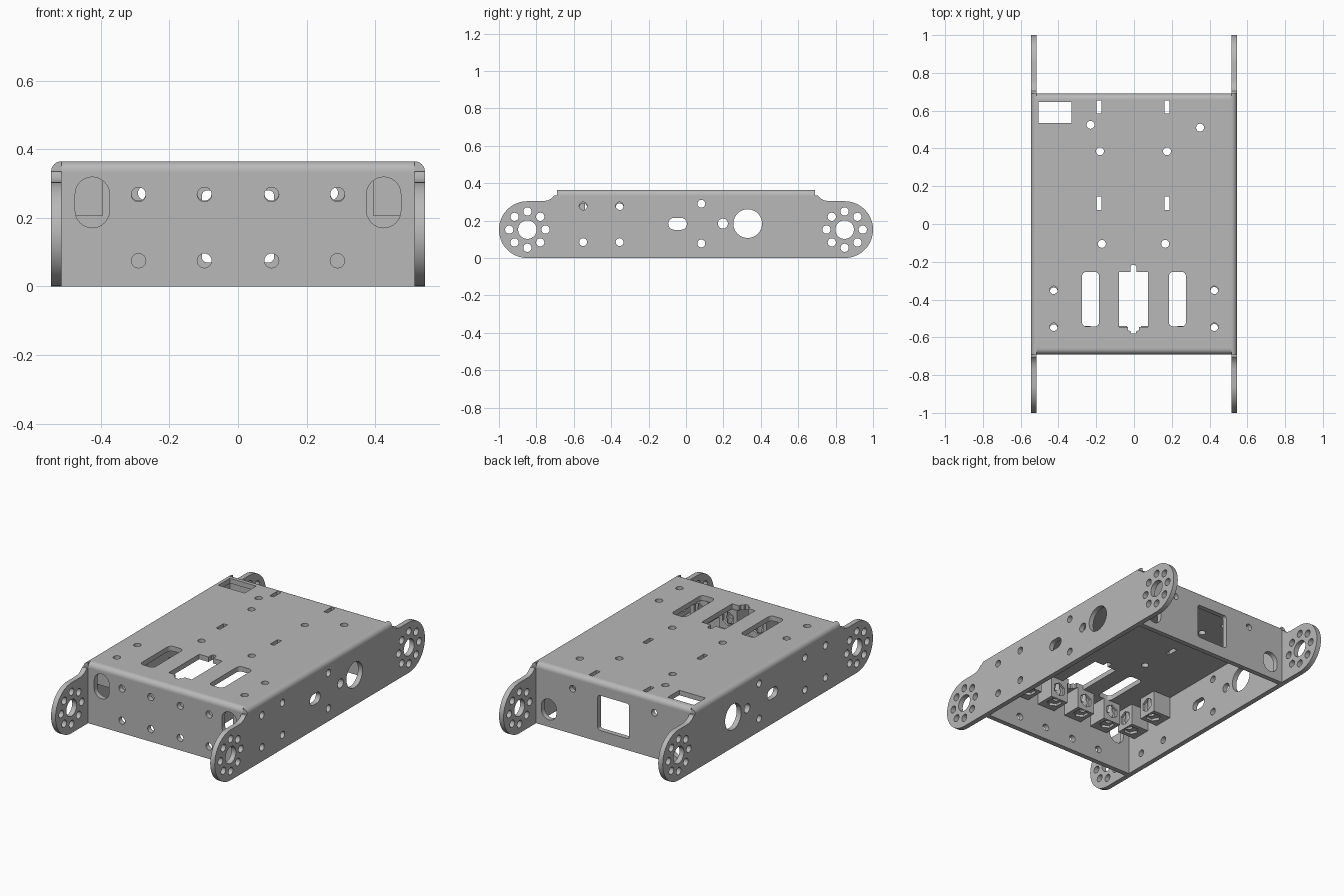
import bpy
import bmesh
from math import pi, sin, cos
from mathutils import Matrix

if "Cube" in bpy.data.objects:
    bpy.data.objects.remove(bpy.data.objects["Cube"])

metal = bpy.data.materials.new("brushed grey metal")
GREY = (0.48, 0.48, 0.48, 1)
metal.diffuse_color = GREY
metal.use_nodes = True
metal.node_tree.nodes["Principled BSDF"].inputs["Base Color"].default_value = GREY

X, Y, TOP, T = 0.545, 0.69, 0.365, 0.03   # half width, half length, height, sheet
IX, IY, IZ = X - T, Y - T, TOP - T

# Drawing planes: flat, facing front (x, z) and facing sideways (y, z)
FLAT = Matrix.Identity(4)
FRONT = Matrix.Rotation(pi / 2, 4, 'X')
SIDE = Matrix(((0, 0, 1, 0), (1, 0, 0, 0), (0, 1, 0, 0), (0, 0, 0, 1)))


def arc(cx, cy, r, a0, a1, n=8):
    return [(cx + r * cos(a0 + (a1 - a0) * i / n), cy + r * sin(a0 + (a1 - a0) * i / n))
            for i in range(n + 1)]


def rrect(cx, cy, w, h, r):
    """Rectangle with rounded corners."""
    pts = []
    for i, (sx, sy) in enumerate(((1, 1), (-1, 1), (-1, -1), (1, -1))):
        pts += arc(cx + sx * (w / 2 - r), cy + sy * (h / 2 - r), r,
                   i * pi / 2, (i + 1) * pi / 2, 6)
    return pts


def rect(x0, x1, y0, y1):
    return [(x0, y0), (x1, y0), (x1, y1), (x0, y1)]


def hole(cx, cy, r):
    return arc(cx, cy, r, 0, 2 * pi, 24)[:-1]


def finish(name, mesh, matrix):
    mesh.materials.clear()
    mesh.materials.append(metal)
    ob = bpy.data.objects.new(name, mesh)
    ob.matrix_world = matrix
    bpy.context.collection.objects.link(ob)
    bpy.ops.object.select_all(action='DESELECT')
    ob.select_set(True)
    bpy.context.view_layer.objects.active = ob
    bpy.ops.object.shade_smooth_by_angle(angle=0.6)
    return ob


def plate(name, outline, holes, depth, plane, offset):
    """Extrude an outline with holes, centred on the offset along the plane normal."""
    cu = bpy.data.curves.new(name, 'CURVE')
    cu.dimensions, cu.fill_mode, cu.extrude = '2D', 'BOTH', depth / 2
    for loop in [outline] + holes:
        sp = cu.splines.new('POLY')
        sp.points.add(len(loop) - 1)
        for p, (a, b) in zip(sp.points, loop):
            p.co = (a, b, 0, 1)
        sp.use_cyclic_u = True
    tmp = bpy.data.objects.new(name, cu)
    mesh = bpy.data.meshes.new_from_object(tmp)
    bpy.data.objects.remove(tmp)
    bpy.data.curves.remove(cu)
    bm = bmesh.new()
    bm.from_mesh(mesh)
    bmesh.ops.remove_doubles(bm, verts=bm.verts, dist=1e-5)
    bmesh.ops.recalc_face_normals(bm, faces=bm.faces)
    bm.to_mesh(mesh)
    bm.free()
    return finish(name, mesh, Matrix.Translation(offset) @ plane)


# Top panel: screw holes, narrow slots, cable window and servo openings
top = [hole(x, y, 0.021) for x, y in (
    (-0.23, 0.525), (0.35, 0.51), (-0.18, 0.385), (0.175, 0.385), (-0.17, -0.105), (0.165, -0.105),
    (-0.425, -0.35), (0.425, -0.35), (-0.425, -0.545), (0.425, -0.545))]
top += [rrect(x, y, 0.026, 0.07, 0.002) for x in (-0.185, 0.175) for y in (0.62, 0.11)]
top += [rrect(x, -0.398, 0.092, 0.29, 0.025) for x in (-0.23, 0.23)]
top.append(rect(-0.505, -0.33, 0.535, 0.645))
half = [(0.03, -0.545), (0.03, -0.562), (0.015, -0.568), (0.013, -0.58)]
half = half[::-1] + [(0.077, -0.545), (0.077, -0.255), (0.015, -0.255), (0.015, -0.225), (0.008, -0.216)]
top.append([(x - 0.003, y) for x, y in half] + [(-x - 0.003, y) for x, y in reversed(half)])
plate("top_panel", rect(-IX, IX, -IY, IY), top, T, FLAT, (0, 0, TOP - T / 2))

# Front and back walls
wall = rect(-IX, IX, 0, IZ)
front = [hole(x, z, 0.021) for x in (-0.29, -0.098, 0.098, 0.29) for z in (0.268, 0.075)]
front += [rrect(x, 0.245, 0.1, 0.148, 0.0499) for x in (-0.425, 0.425)]
plate("front_wall", wall, front, T, FRONT, (0, -Y + T / 2, 0))
back = [rrect(0, 0.175, 0.21, 0.21, 0.015)]
for s in (-1, 1):
    back += [hole(s * 0.272, 0.272, 0.02), rrect(s * 0.43, 0.105, 0.1, 0.125, 0.0499)]
plate("back_wall", wall, back, T, FRONT, (0, Y - T / 2, 0))

# Side walls with round drilled mounting ears at both ends
R, EAR = 0.152, 0.848
half = arc(EAR, R, R, -pi / 2, pi / 2, 24)
half += [(0.765, 0.304), (0.74, 0.308), (0.722, 0.317), (0.71, 0.328), (0.703, IZ)]
outline = half + [(-y, z) for y, z in reversed(half)]
side = [hole(y, z, 0.021) for y in (-0.55, -0.355) for z in (0.278, 0.085)]
side += [hole(0.082, 0.29, 0.021), hole(0.082, 0.078, 0.021), hole(0.197, 0.184, 0.027),
         hole(0.33, 0.184, 0.077), rrect(-0.045, 0.183, 0.1, 0.064, 0.0319)]
for s in (-1, 1):
    side.append(hole(s * EAR, R, 0.05))
    side += [hole(s * EAR + 0.097 * cos(k * pi / 4), R + 0.097 * sin(k * pi / 4), 0.022)
             for k in range(8)]
for s, name in ((1, "left"), (-1, "right")):
    plate(name + "_wall", outline, side, T, SIDE, (s * (X - T / 2), 0, 0))

# Rounded sheet bends joining the top panel to the four walls


def bend(name, centre, s, length, plane):
    pts = [(s * centre, IZ)] + [(s * (centre + a), IZ + b) for a, b in arc(0, 0, T, 0, pi / 2)]
    plate(name, pts, [], length, plane, (0, 0, 0))


for s, a, b in ((1, "left", "back"), (-1, "right", "front")):
    bend(a + "_bend", IX, s, 2 * Y, FRONT)
    bend(b + "_bend", IY, s, 2 * IX, SIDE)

# Screw block: drilled cube with hexagonal nut pockets, wall side on its -y face
W, D, H = 0.12, 0.12, 0.13
BORE_Y, BORE_Z = 0.09, -0.064


def primitive(name, centre, radius=None, depth=0, sides=24, rot=FLAT):
    bm = bmesh.new()
    if radius is None:
        bmesh.ops.create_cube(bm, size=1, matrix=Matrix.Translation(centre)
                              @ Matrix.Diagonal((W, D, H, 1)))
    else:
        bmesh.ops.create_cone(bm, segments=sides, radius1=radius, radius2=radius, depth=depth,
                              cap_ends=True, matrix=Matrix.Translation(centre) @ rot)
    me = bpy.data.meshes.new(name)
    bm.to_mesh(me)
    bm.free()
    ob = bpy.data.objects.new(name, me)
    bpy.context.collection.objects.link(ob)
    return ob


base = primitive("block_base", (0, D / 2, -H / 2))
cutters = [primitive("bore_cutter", (0, D / 2, BORE_Z), 0.021, 0.3, 24, FRONT),
           primitive("bore_cutter", (0.001, BORE_Y, -H / 2), 0.02, 0.3),
           primitive("nut_cutter", (0, D, BORE_Z), 0.042, 0.03, 6, FRONT),
           primitive("nut_cutter", (0, 0.075, -H), 0.042, 0.03, 6)]
for c in cutters:
    c.hide_render = True
    mod = base.modifiers.new("cut", 'BOOLEAN')
    mod.object, mod.operation, mod.solver = c, 'DIFFERENCE', 'EXACT'
bpy.context.view_layer.update()
block = bpy.data.meshes.new_from_object(base.evaluated_get(bpy.context.evaluated_depsgraph_get()))
for ob in [base] + cutters:
    bpy.data.objects.remove(ob)

# Blocks behind the front wall and along both side walls
for i, x in enumerate((-0.29, -0.098, 0.098, 0.29)):
    finish(f"front_block_{i + 1}", block, Matrix.Translation((x, -IY, IZ)))
for s, name in ((1, "left"), (-1, "right")):
    for i, y in enumerate((-0.55, -0.355)):
        finish(f"{name}_block_{i + 1}", block,
               Matrix.Translation((s * IX, y, IZ)) @ Matrix.Rotation(s * pi / 2, 4, 'Z'))
